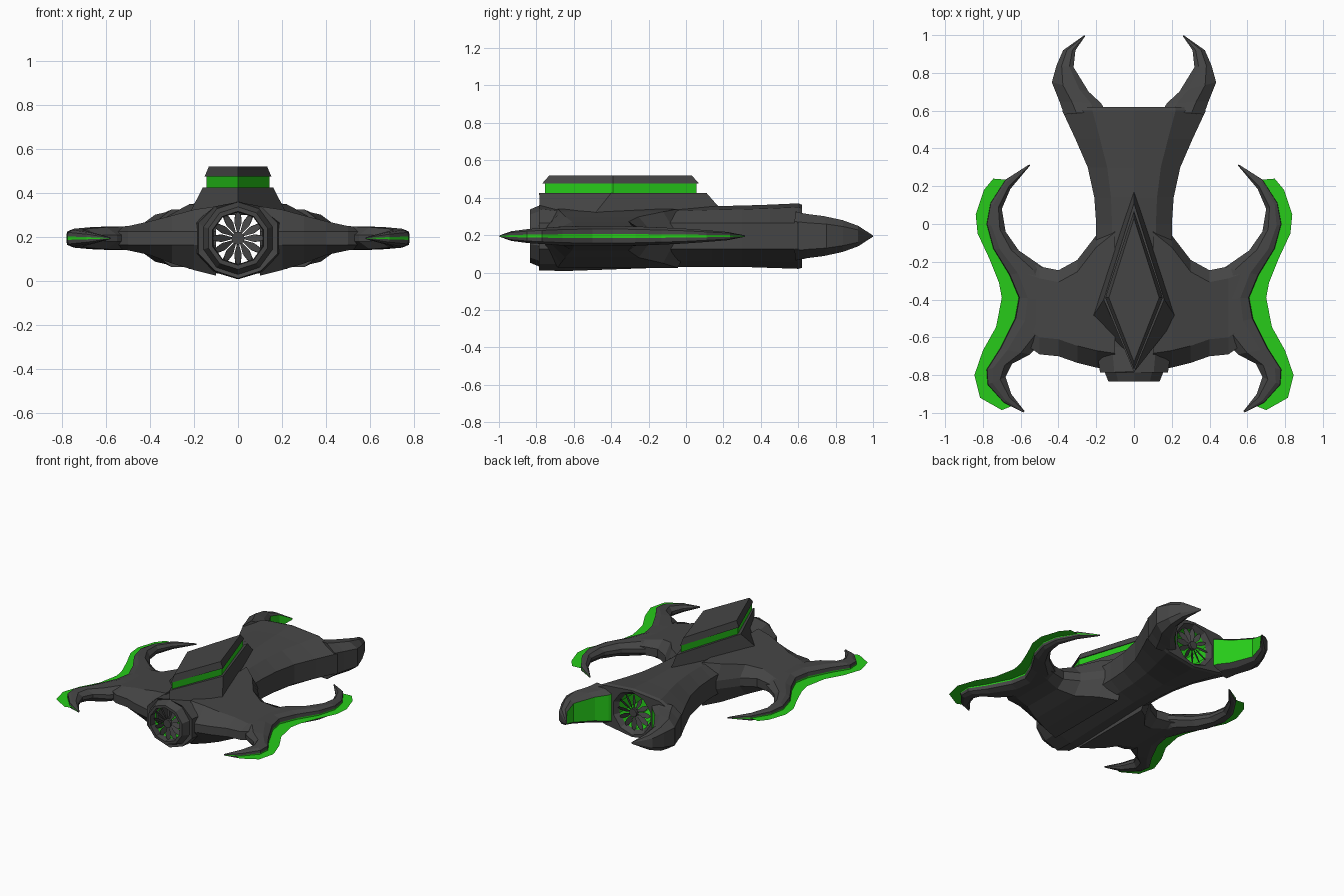
import bpy, bmesh
from math import sin, cos, pi, radians

if "Cube" in bpy.data.objects:
    bpy.data.objects.remove(bpy.data.objects["Cube"])

ZC = 0.195  # height of the centre line


def material(name, rgb):
    m = bpy.data.materials.new(name)
    m.diffuse_color = (*rgb, 1)
    m.use_nodes = True
    m.node_tree.nodes["Principled BSDF"].inputs["Base Color"].default_value = m.diffuse_color
    return m


DARK = material("dark_hull", (0.06, 0.06, 0.06))
GREEN = material("green_glow", (0.02, 0.6, 0.01))


def finish(name, bm, mats, mirror=False):
    bmesh.ops.recalc_face_normals(bm, faces=bm.faces)
    me = bpy.data.meshes.new(name)
    bm.to_mesh(me)
    bm.free()
    for m in mats:
        me.materials.append(m)
    ob = bpy.data.objects.new(name, me)
    bpy.context.collection.objects.link(ob)
    if mirror:
        ob.modifiers.new("mirror", 'MIRROR').use_clip = False
    return ob


def loft(name, rings, mats=(DARK,), green=None, mirror=False, caps=True):
    """Skin matching rings of points; strip number 'green' gets material 1."""
    bm = bmesh.new()
    vs = [[bm.verts.new(p) for p in r] for r in rings]
    n = len(rings[0])
    for a, b in zip(vs, vs[1:]):
        for i in range(n):
            j = (i + 1) % n
            f = bm.faces.new((a[i], a[j], b[j], b[i]))
            f.material_index = 1 if i == green else 0
    if caps:
        bm.faces.new(vs[0])
        bm.faces.new(vs[-1])
    return finish(name, bm, mats, mirror)


def circle(y, r):
    return [(r * cos(radians(-90 + 36 * k)), y, ZC + r * sin(radians(-90 + 36 * k)))
            for k in range(10)]


def hull_ring(y, w, top, bot):
    half = [(0, bot), (.58 * w, bot + .035), (w, .125), (w, .265), (.58 * w, top - .02), (0, top)]
    return [(x, y, z) for x, z in half] + [(-x, y, z) for x, z in half[4:0:-1]]


# Hull: intake ring, faceted body and flared tail in one open skin
loft("hull", [circle(-.79, .118), circle(-.835, .122), circle(-.835, .142), circle(-.78, .165),
              hull_ring(-.785, .18, .36, .012), hull_ring(-.65, .2, .345, .008),
              hull_ring(-.3, .2, .345, .02), hull_ring(0, .2, .35, .03),
              hull_ring(.14, .21, .355, .03), hull_ring(.3, .245, .358, .03),
              hull_ring(.45, .31, .363, .025), hull_ring(.6, .38, .37, .02),
              hull_ring(.62, .375, .362, .025), circle(.62, .155), circle(.585, .13)], caps=False)

# Green tunnel running through the hull
loft("duct", [circle(-.79, .118), circle(.585, .13)], (GREEN,), caps=False)


# Wing root: lofted outward from the body
def root_ring(x, y0, y1, top, bot):
    m = ZC
    b = .09
    return [(x, y0, m - .03), (x, y0, m + .03), (x, y0 + b, top), (x, y1 - b * .7, top),
            (x, y1, m + .03), (x, y1, m - .03), (x, y1 - b * .7, bot), (x, y0 + b, bot)]


loft("wing_root", [root_ring(.1, -.775, .02, .34, .025), root_ring(.2, -.76, -.06, .325, .05),
                   root_ring(.3, -.735, -.19, .298, .08), root_ring(.4, -.7, -.245, .272, .118),
                   root_ring(.5, -.69, -.225, .25, .14), root_ring(.57, -.64, -.2, .246, .144)],
     mirror=True)


# Wing crescents: (outer x, y, inner x, y, half thickness)
def blade_ring(ox, oy, ix, iy, h):
    def at(t, z):
        return (ox + (ix - ox) * t, oy + (iy - oy) * t, ZC + z * h)
    return [at(0, -.2), at(0, .2), at(.02, .7), at(.25, 1), at(.7, 1), at(1, .3),
            at(1, -.3), at(.7, -1), at(.25, -1), at(.02, -.7)]


crescent = [(.555, .315, .55, .31, .004), (.68, .235, .655, .185, .022), (.76, .11, .70, .08, .032),
            (.78, 0, .68, -.04, .04), (.745, -.13, .61, -.14, .046), (.66, -.27, .48, -.23, .051),
            (.61, -.39, .42, -.4, .054), (.63, -.5, .42, -.55, .054), (.71, -.66, .55, -.69, .05),
            (.78, -.77, .645, -.74, .043), (.775, -.85, .68, -.81, .038), (.69, -.945, .65, -.9, .026),
            (.585, -.998, .58, -.99, .004)]
loft("wing_crescent", [blade_ring(*c) for c in crescent], (DARK, GREEN), 0, True)

# Thin green energy edge outside each crescent
edge = [(.745, .24), (.795, .18), (.838, .05), (.828, -.05), (.765, -.185), (.715, -.31),
        (.70, -.39), (.73, -.545), (.80, -.67), (.845, -.80), (.815, -.92), (.70, -.985)]
bm = bmesh.new()
inner = [(.68, .235)] + [(c[0] - .01, c[1]) for c in crescent[2:12]] + [(.65, -.965)]
rows = [[bm.verts.new((x, y, ZC)) for x, y in line] for line in (edge, inner)]
for i in range(len(edge) - 1):
    bm.faces.new((rows[0][i], rows[1][i], rows[1][i + 1], rows[0][i + 1]))
finish("wing_glow_edge", bm, (GREEN,), True)


# Tail horns with green inner faces
def horn_ring(ox, oy, ix, iy, h):
    def at(t, z):
        return (ox + (ix - ox) * t, oy + (iy - oy) * t, ZC + z * h)
    return [at(1, .8), at(1, -.8), at(.75, -1), at(.3, -1), at(0, -.6),
            at(0, .6), at(.3, 1), at(.75, 1)]


loft("tail_horn", [horn_ring(*c) for c in (
    (.37, .58, .15, .6, .13), (.395, .65, .175, .64, .118), (.435, .75, .24, .70, .107),
    (.41, .84, .32, .83, .085), (.375, .92, .31, .92, .055), (.262, 1, .258, .995, .004))],
    (DARK, GREEN), 0, True)


# Dorsal tower: pylon, glowing band and cap, all kite-shaped
def kite(z, y0, y1, w, ym):
    return [(0, y1, z), (w, ym, z), (0, y0, z), (-w, ym, z)]


loft("tower_pylon", [kite(.30, -.78, .22, .225, -.5), kite(.425, -.785, .11, .16, -.4)])
loft("tower_glow_band", [kite(.42, -.755, .055, .143, -.39), kite(.48, -.755, .055, .143, -.39)], (GREEN,))
loft("tower_cap", [kite(.475, -.77, .07, .152, -.39), kite(.52, -.73, .03, .133, -.39)])


# Twelve-bladed fans at both ends of the duct
def fan(name, y, r):
    bm = bmesh.new()
    hub = [[bm.verts.new((.03 * cos(k * pi / 6), y + d, ZC + .03 * sin(k * pi / 6)))
            for k in range(12)] for d in (-.015, .015)]
    for k in range(12):
        bm.faces.new((hub[0][k], hub[0][k - 1], hub[1][k - 1], hub[1][k]))
    for ring in hub:
        bm.faces.new(ring)
    petal = [(.2, -.004), (.6, -.017), (.88, -.012), (1, 0), (.88, .012), (.6, .017), (.2, .004)]
    for k in range(12):
        c, s = cos(k * pi / 6), sin(k * pi / 6)
        bm.faces.new([bm.verts.new((t * r * c - w * s, y + w * .5, ZC + t * r * s + w * c))
                      for t, w in petal])
    finish(name, bm, (DARK,))


fan("front_fan", -.8, .122)
fan("rear_fan", .595, .132)
